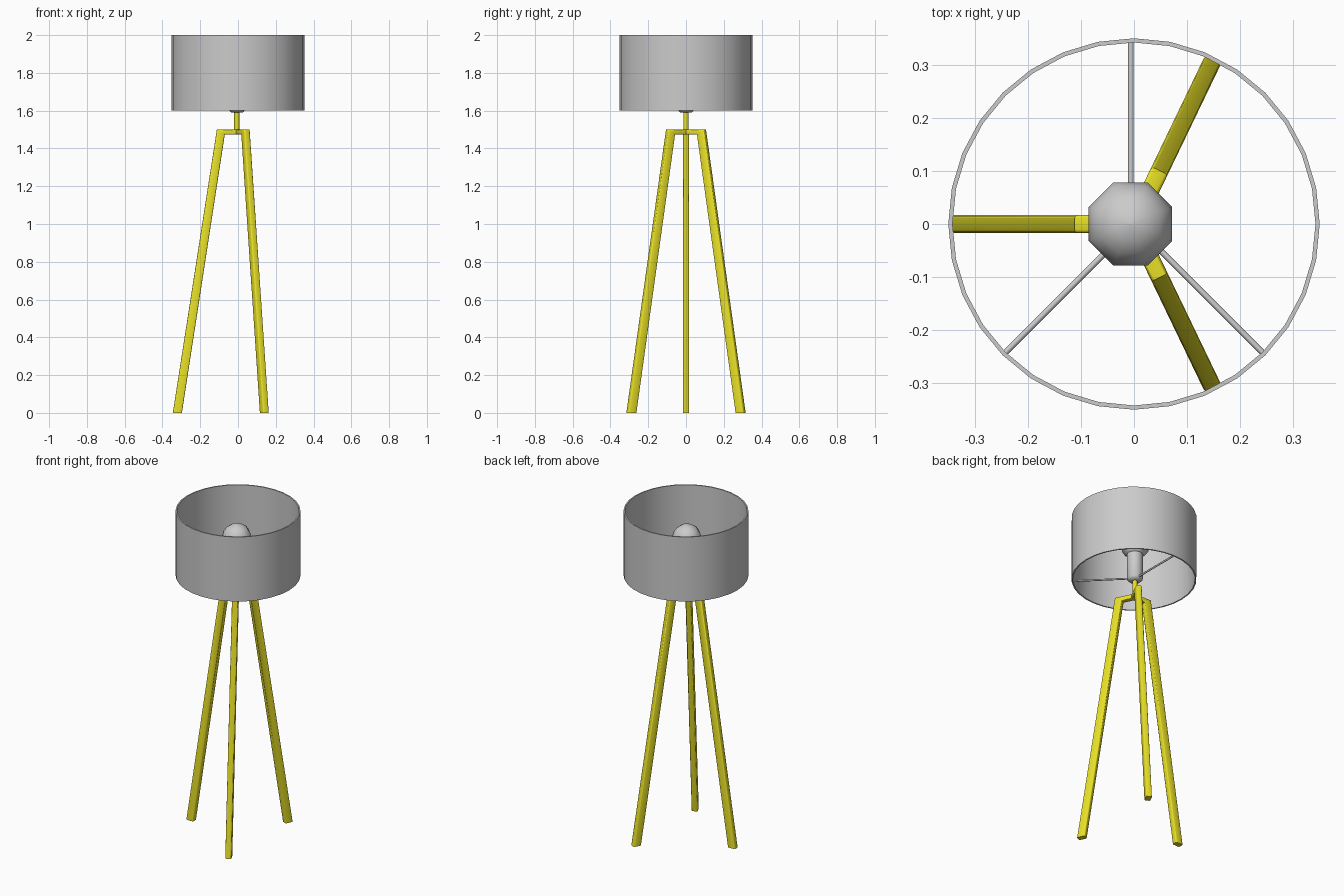
import bpy, bmesh, math
from mathutils import Matrix, Vector

if "Cube" in bpy.data.objects:
    bpy.data.objects.remove(bpy.data.objects["Cube"])

yellow = bpy.data.materials.new("yellow_paint")
yellow.diffuse_color = (0.8, 0.74, 0.02, 1)
yellow.use_nodes = True
yellow.node_tree.nodes["Principled BSDF"].inputs["Base Color"].default_value = yellow.diffuse_color
CX = -0.006  # stem axis sits slightly off centre


def finish(name, bm, mat=None, smooth=True):
    bmesh.ops.recalc_face_normals(bm, faces=bm.faces)
    me = bpy.data.meshes.new(name)
    bm.to_mesh(me)
    bm.free()
    ob = bpy.data.objects.new(name, me)
    bpy.context.collection.objects.link(ob)
    if mat:
        me.materials.append(mat)
    if smooth:
        bpy.ops.object.select_all(action='DESELECT')
        ob.select_set(True)
        bpy.context.view_layer.objects.active = ob
        bpy.ops.object.shade_smooth_by_angle(angle=math.radians(50))
    return ob


def lathe(name, profile, sides, x=0, turn=0, closed=False, mat=None):
    """Spin (radius, z) points round a vertical axis; open ends are capped."""
    bm = bmesh.new()
    rings = []
    for r, z in profile:
        rings.append([bm.verts.new((x + r * math.cos(turn + math.tau * i / sides),
                                    r * math.sin(turn + math.tau * i / sides), z))
                      for i in range(sides)])
    pairs = list(zip(rings, rings[1:])) + ([(rings[-1], rings[0])] if closed else [])
    for a, b in pairs:
        for i in range(sides):
            j = (i + 1) % sides
            bm.faces.new((a[i], a[j], b[j], b[i]))
    if not closed:
        bm.faces.new(rings[0])
        bm.faces.new(rings[-1])
    return finish(name, bm, mat)


def leg(name, angle):
    """Side profile of leg and top arm, extruded to width and bevelled."""
    profile = [(0.345, 0), (0.112, 1.5), (0, 1.5), (0, 1.473), (0.07, 1.473), (0.297, 0)]
    bm = bmesh.new()
    face = bm.faces.new([bm.verts.new((r, -0.017, z)) for r, z in profile])
    ext = bmesh.ops.extrude_face_region(bm, geom=[face])
    bmesh.ops.translate(bm, vec=(0, 0.034, 0),
                        verts=[g for g in ext["geom"] if isinstance(g, bmesh.types.BMVert)])
    bmesh.ops.recalc_face_normals(bm, faces=bm.faces)
    # round only the long edges, so the foot stays flat on the ground
    edges = [e for e in bm.edges
             if abs(e.verts[0].co.y - e.verts[1].co.y) < 1e-4
             and max(v.co.z for v in e.verts) > 0.01]
    bmesh.ops.bevel(bm, geom=edges, offset=0.006, segments=2, profile=0.5, affect='EDGES')
    bmesh.ops.rotate(bm, verts=bm.verts, cent=(0, 0, 0),
                     matrix=Matrix.Rotation(math.radians(angle), 3, 'Z'))
    return finish(name, bm, yellow)


def rod(name, start, end, radius):
    a, b = Vector(start), Vector(end)
    bm = bmesh.new()
    rot = (b - a).to_track_quat('Z', 'Y').to_matrix().to_4x4()
    bmesh.ops.create_cone(bm, cap_ends=True, segments=8, radius1=radius, radius2=radius,
                          depth=(b - a).length,
                          matrix=Matrix.Translation((a + b) / 2) @ rot)
    return finish(name, bm)


# tripod legs
for label, angle in (("left", 180), ("back_right", 64.3), ("front_right", -64.3)):
    leg(label + "_leg", angle)

# stem between tripod and socket
lathe("stem", [(0.014, 1.475), (0.014, 1.62)], 16, x=CX, mat=yellow)

# bulb socket
lathe("socket", [(0.03, 1.59), (0.045, 1.605), (0.045, 1.77)], 16, x=CX)

# eight-sided bulb
bulb = [(0.085 * math.sin(math.pi * k / 8), 1.83 - 0.085 * math.cos(math.pi * k / 8))
        for k in range(1, 8)]
bulb = [(0.002, 1.745)] + bulb + [(0.002, 1.915)]
lathe("bulb", bulb, 8, x=CX - 0.001, turn=math.pi / 8)

# open drum shade
lathe("shade", [(0.351, 1.6), (0.351, 2.0), (0.343, 2.0), (0.343, 1.6)], 32, closed=True)

# spokes carrying the shade
for label, angle, x in (("back", 90, CX), ("left", 225, 0), ("right", 315, 0)):
    a = math.radians(angle)
    rod(label + "_spoke", (x, 0, 1.607), (x + 0.346 * math.cos(a), 0.346 * math.sin(a), 1.607), 0.0055)
